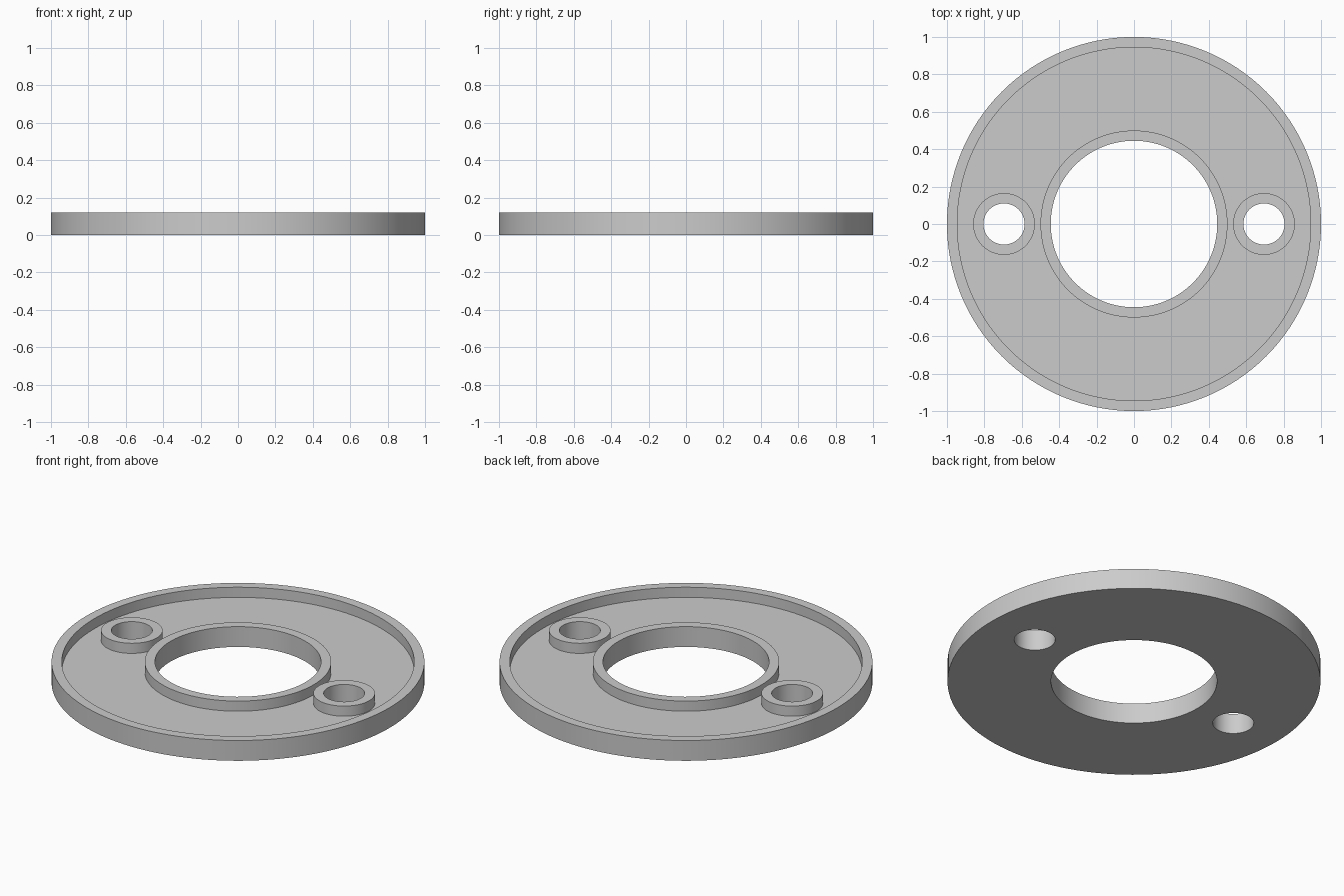
import bpy, math

if "Cube" in bpy.data.objects:
    bpy.data.objects.remove(bpy.data.objects["Cube"])

HEIGHT, FLOOR = 0.12, 0.06
BOSS_X, BOSS_R, HOLE_R = 0.695, 0.165, 0.11

grey = bpy.data.materials.new("grey")
grey.diffuse_color = (0.6, 0.6, 0.6, 1)
grey.use_nodes = True
grey.node_tree.nodes["Principled BSDF"].inputs["Base Color"].default_value = grey.diffuse_color


def lathe(name, profile, steps=128):
    """Revolve a closed (radius, z) profile into a ring."""
    n = len(profile)
    verts = [(r * math.cos(a), r * math.sin(a), z)
             for a in (2 * math.pi * i / steps for i in range(steps))
             for r, z in profile]
    faces = [(i * n + j, (i + 1) % steps * n + j,
              (i + 1) % steps * n + (j + 1) % n, i * n + (j + 1) % n)
             for i in range(steps) for j in range(n)]
    mesh = bpy.data.meshes.new(name)
    mesh.from_pydata(verts, [], faces)
    obj = bpy.data.objects.new(name, mesh)
    bpy.context.collection.objects.link(obj)
    return obj


def combine(target, operation, x, radius, z0, z1):
    """Add or cut an upright cylinder."""
    bpy.ops.mesh.primitive_cylinder_add(vertices=64, radius=radius, depth=z1 - z0,
                                        location=(x, 0, (z0 + z1) / 2))
    tool = bpy.context.object
    tool.hide_render = True
    mod = target.modifiers.new(operation, 'BOOLEAN')
    mod.operation, mod.object, mod.solver = operation, tool, 'EXACT'
    bpy.context.view_layer.objects.active = target
    bpy.ops.object.modifier_apply(modifier=mod.name)
    bpy.data.objects.remove(tool)


# Dished plate: bore, raised hub ring, recessed floor, raised outer rim
plate = lathe("flange_plate", [
    (0.445, 0), (1, 0), (1, HEIGHT), (0.945, HEIGHT), (0.945, FLOOR),
    (0.5, FLOOR), (0.5, HEIGHT), (0.445, HEIGHT)])

# Two bosses with through holes
for side in (-1, 1):
    combine(plate, 'UNION', side * BOSS_X, BOSS_R, FLOOR / 2, HEIGHT)
    combine(plate, 'DIFFERENCE', side * BOSS_X, HOLE_R, -0.1, HEIGHT + 0.1)

plate.data.materials.clear()
plate.data.materials.append(grey)
bpy.ops.object.select_all(action='DESELECT')
plate.select_set(True)
bpy.context.view_layer.objects.active = plate
bpy.ops.object.shade_smooth_by_angle(angle=math.radians(30))
